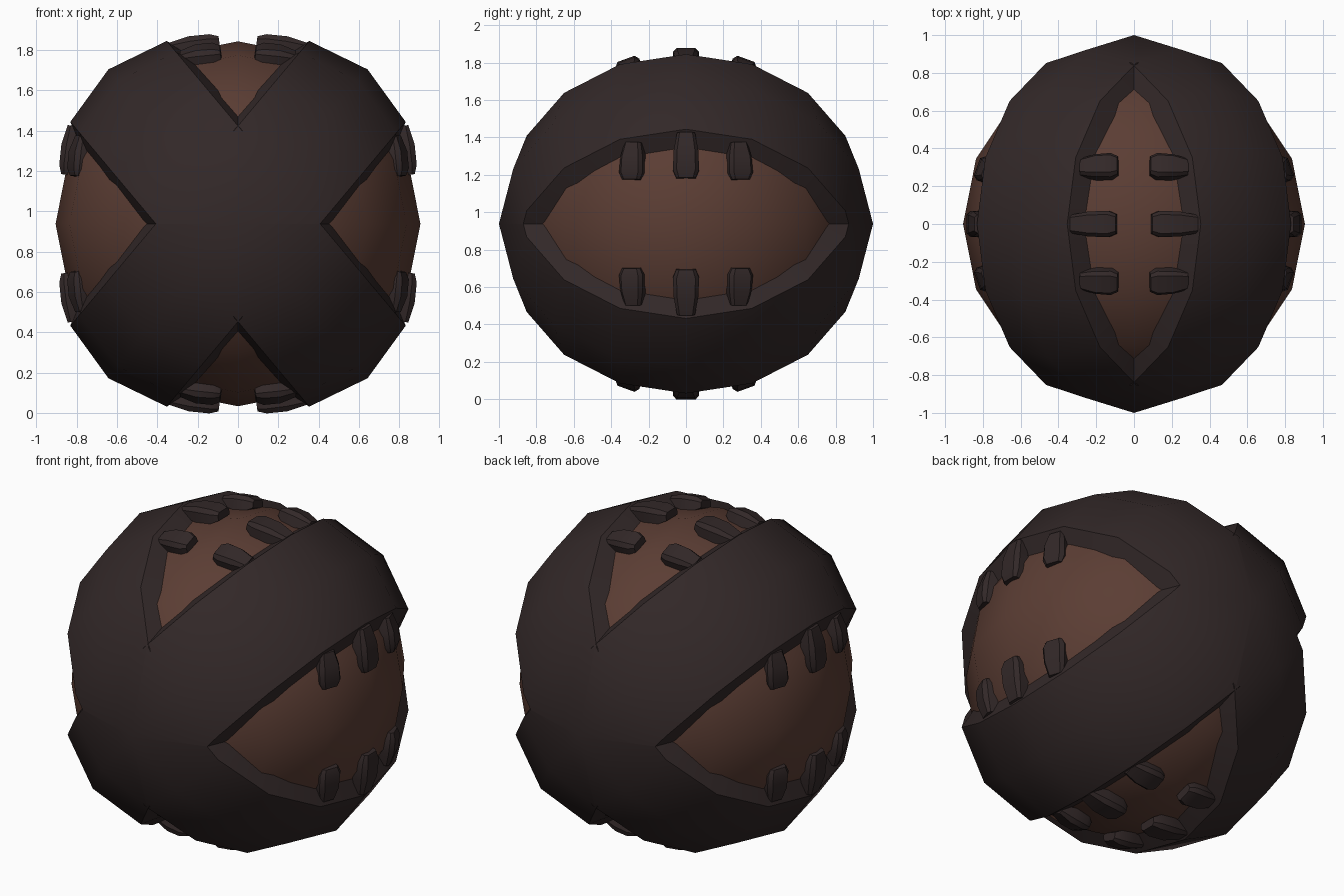
import bpy, bmesh, math
from mathutils import Matrix, Vector

if "Cube" in bpy.data.objects:
    bpy.data.objects.remove(bpy.data.objects["Cube"])

CZ = 0.938  # centre height of the ball


def material(name, rgb):
    m = bpy.data.materials.new(name)
    m.diffuse_color = (*rgb, 1)
    m.use_nodes = True
    m.node_tree.nodes["Principled BSDF"].inputs["Base Color"].default_value = m.diffuse_color
    return m


DARK = material("dark shell", (0.032, 0.021, 0.021))
BROWN = material("brown core", (0.105, 0.047, 0.034))


def finish(bm, name, mat, angle):
    bmesh.ops.recalc_face_normals(bm, faces=bm.faces)
    me = bpy.data.meshes.new(name)
    bm.to_mesh(me)
    bm.free()
    ob = bpy.data.objects.new(name, me)
    bpy.context.collection.objects.link(ob)
    me.materials.append(mat)
    ob.location.z = CZ
    bpy.ops.object.select_all(action='DESELECT')
    ob.select_set(True)
    bpy.context.view_layer.objects.active = ob
    bpy.ops.object.shade_smooth_by_angle(angle=math.radians(angle))
    return ob


# brown inner ball, poles hidden under the strap crossings
bm = bmesh.new()
bmesh.ops.create_uvsphere(bm, u_segments=16, v_segments=8, radius=0.905,
                          matrix=Matrix.Rotation(math.pi / 2, 4, 'X'))
finish(bm, "inner_ball", BROWN, 40)


# two wide ring straps crossing at front and back
def strap(name, degrees):
    profile = [(-.36, .78), (-.312, .922), (0, 1), (.312, .922), (.36, .78)]  # (across, radius)
    a = math.radians(degrees)
    d = Vector((math.cos(a), 0, math.sin(a)))
    p = Vector((-math.sin(a), 0, math.cos(a)))
    y = Vector((0, 1, 0))
    bm = bmesh.new()
    rings = []
    for i in range(16):
        t = i * math.pi / 8
        out = d * math.cos(t) + y * math.sin(t)
        rings.append([bm.verts.new(p * w + out * r) for w, r in profile])
    n = len(profile)
    for i in range(16):
        A, B = rings[i], rings[(i + 1) % 16]
        for j in range(n):
            k = (j + 1) % n
            bm.faces.new((A[j], B[j], B[k], A[k]))
    finish(bm, name, DARK, 40)


strap("strap_rising", 50)
strap("strap_falling", -50)


# one tooth: bevelled block; u runs toward the strap, y is width, h points outward
def add_tooth(bm, frame, length, wide):
    sections = [(-.5, .052, .022), (-.32, .07, .038), (.1, .066, .042), (.5, .048, .024)]
    rings = []
    for u, w, h in sections:
        w *= wide
        pts = [(-w, -h), (-w, h * .4), (-w * .72, h), (w * .72, h), (w, h * .4), (w, -h)]
        rings.append([bm.verts.new(frame @ Vector((u * length, a, b))) for a, b in pts])
    for A, B in zip(rings, rings[1:]):
        for j in range(6):
            k = (j + 1) % 6
            bm.faces.new((A[j], A[k], B[k], B[j]))
    bm.faces.new(rings[0])
    bm.faces.new(rings[-1])


# six teeth around each of the four openings
for name, turn, centre, height in (("top", 0, .215, .892), ("right", 90, .365, .838),
                                   ("bottom", 180, .215, .892), ("left", 270, .365, .838)):
    bm = bmesh.new()
    for side in (0, 180):
        for row in (-1, 0, 1):
            m = (Matrix.Rotation(math.radians(turn), 4, 'Y')
                 @ Matrix.Rotation(math.radians(side), 4, 'Z')
                 @ Matrix.Rotation(math.radians(20 * row), 4, 'X')
                 @ Matrix.Translation((centre - (.03 if row else 0), 0, height))
                 @ Matrix.Rotation(math.radians(8), 4, 'Y'))
            add_tooth(bm, m, .2 if row else .245, .96 if row else 1)
    finish(bm, name + "_teeth", DARK, 35)
